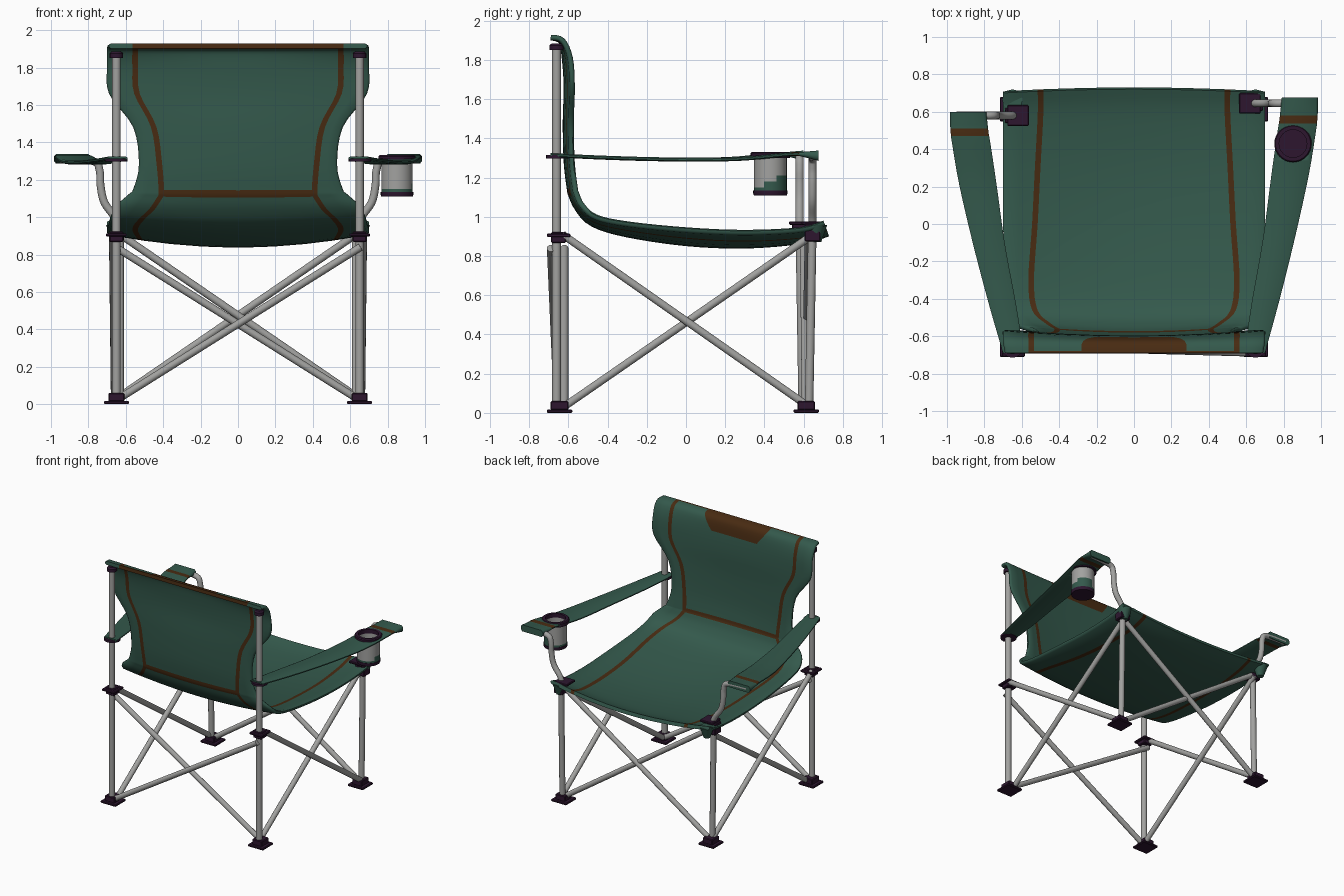
import bpy, bmesh, math
from mathutils import Vector

if "Cube" in bpy.data.objects:
    bpy.data.objects.remove(bpy.data.objects["Cube"])


def material(name, rgb):
    m = bpy.data.materials.new(name)
    m.diffuse_color = (*rgb, 1)
    m.use_nodes = True
    m.node_tree.nodes["Principled BSDF"].inputs["Base Color"].default_value = m.diffuse_color
    return m


GREEN = material("green fabric", (0.034, 0.100, 0.072))
BROWN = material("brown trim", (0.065, 0.024, 0.006))
PLUM = material("dark plum plastic", (0.026, 0.008, 0.028))
GREY = material("grey metal", (0.36, 0.36, 0.35))


def finish(name, bm, mats, angle=40):
    bmesh.ops.recalc_face_normals(bm, faces=bm.faces)
    me = bpy.data.meshes.new(name)
    bm.to_mesh(me)
    bm.free()
    for m in mats:
        me.materials.append(m)
    me.polygons.foreach_set("use_smooth", [True] * len(me.polygons))
    me.set_sharp_from_angle(angle=math.radians(angle))
    ob = bpy.data.objects.new(name, me)
    bpy.context.scene.collection.objects.link(ob)
    return ob


def spline(keys, steps):
    # Catmull-Rom through tuples of any length
    out = []
    for i in range(len(keys) - 1):
        a, b, c, d = (keys[max(0, min(len(keys) - 1, i + k))] for k in (-1, 0, 1, 2))
        for n in range(steps):
            t = n / steps
            out.append(tuple(0.5 * (2 * q + (r - p) * t + (2 * p - 5 * q + 4 * r - s) * t * t
                                    + (3 * q - p - 3 * r + s) * t ** 3)
                             for p, q, r, s in zip(a, b, c, d)))
    out.append(tuple(keys[-1]))
    return out


def tube(name, pts, r=0.022, sides=14):
    pts = [Vector(p) for p in pts]
    bm = bmesh.new()
    rings = []
    for i, p in enumerate(pts):
        t = (pts[min(i + 1, len(pts) - 1)] - pts[max(i - 1, 0)]).normalized()
        u = t.cross(Vector((0, 1, 0))).normalized() if abs(t.y) < 0.9 else t.cross(Vector((0, 0, 1))).normalized()
        v = t.cross(u)
        rings.append([bm.verts.new(p + r * (math.cos(a) * u + math.sin(a) * v))
                      for a in (k * math.tau / sides for k in range(sides))])
    for a, b in zip(rings, rings[1:]):
        for k in range(sides):
            bm.faces.new((a[k], a[(k + 1) % sides], b[(k + 1) % sides], b[k]))
    bm.faces.new(rings[0])
    bm.faces.new(rings[-1])
    return finish(name, bm, [GREY])


def boxes(name, parts, mat):
    # each part: centre, size
    bm = bmesh.new()
    for c, s in parts:
        vs = bmesh.ops.create_cube(bm, size=1)["verts"]
        for v in vs:
            v.co = Vector(c) + Vector((v.co.x * s[0], v.co.y * s[1], v.co.z * s[2]))
    bmesh.ops.bevel(bm, geom=bm.edges[:], offset=0.005, segments=1, affect='EDGES')
    return finish(name, bm, [mat], 30)


def lathe(name, centre, profile, mats, rule=None, sides=32):
    # closed (radius, z) outline turned about a vertical axis
    bm = bmesh.new()
    rings = [[bm.verts.new((centre[0] + r * math.cos(k * math.tau / sides),
                            centre[1] + r * math.sin(k * math.tau / sides), z))
              for k in range(sides)] for r, z in profile]
    for i, a in enumerate(rings):
        b = rings[(i + 1) % len(rings)]
        for k in range(sides):
            f = bm.faces.new((a[k], a[(k + 1) % sides], b[(k + 1) % sides], b[k]))
            if rule:
                f.material_index = rule(f.calc_center_median())
    return finish(name, bm, mats)


def loft(name, rows, rule):
    # rows of (front points, back points); rule(row, column, side) gives the colour
    bm = bmesh.new()
    V = [([bm.verts.new(p) for p in f], [bm.verts.new(p) for p in b]) for f, b in rows]
    n = len(V[0][0])
    for i in range(len(V) - 1):
        for side in (0, 1):
            a, b = V[i][side], V[i + 1][side]
            for j in range(n - 1):
                bm.faces.new((a[j], a[j + 1], b[j + 1], b[j])).material_index = rule(i, j, side)
        for j in (0, n - 1):
            bm.faces.new((V[i][0][j], V[i][1][j], V[i + 1][1][j], V[i + 1][0][j]))
    for i in (0, len(V) - 1):
        for j in range(n - 1):
            f = bm.faces.new((V[i][0][j], V[i][0][j + 1], V[i][1][j + 1], V[i][1][j]))
            f.material_index = rule(i, j, 2)
    return finish(name, bm, [GREEN, BROWN], 60)


# seat and back: one sling, keys are y, z, half width, stripe x, sag
KEYS = [(-0.69, 1.915, .69, .55, .0), (-0.63, 1.90, .70, .55, .01), (-0.59, 1.81, .70, .55, .03),
        (-0.58, 1.66, .69, .54, .03), (-0.585, 1.48, .56, .45, .03), (-0.58, 1.28, .53, .42, .03),
        (-0.565, 1.15, .56, .41, .03), (-0.558, 1.12, .585, .415, .03), (-0.53, 1.06, .65, .46, .03),
        (-0.46, 1.00, .68, .53, .04), (-0.3, .965, .69, .55, .055), (0, .935, .70, .53, .07),
        (0.3, .922, .70, .515, .07), (0.58, .935, .70, .50, .06), (0.705, .97, .70, .50, .06)]
STEPS = 4
path = spline(KEYS, STEPS)
rows = []
for i, (y, z, w, s, sag) in enumerate(path):
    p, q = path[max(i - 1, 0)], path[min(i + 1, len(path) - 1)]
    t = Vector((0, q[0] - p[0], q[1] - p[1])).normalized()
    out = Vector((0, t.z, -t.y))
    patch = 0.2 + 0.08 * max(0, min(1, (z - 1.81) / 0.1))
    half = [w, w - 0.012, (w + s) / 2, s + .015, s - .015, (s + patch) / 2, patch, patch / 2]
    xs = [-h for h in half] + [0] + half[::-1]
    front, back = [], []
    for x in xs:
        c = Vector((x, y, z)) + out * sag * (1 - (x / w) ** 2)
        th = 0.006 if abs(x) == w else 0.014
        front.append(c - out * th)
        back.append(c + out * th)
    rows.append((front, back))


def sling_colour(i, j, side):
    j = min(j, 15 - j)                    # mirrored column
    if j == 3:
        return 1                          # long stripes
    if j > 3 and (i // STEPS == 6 and side < 2 or i == 0):
        return 1                          # lumbar stripe and top hem
    return int(j >= 6 and side == 0 and i < 2 * STEPS)   # head patch


loft("seat_and_back", rows, sling_colour)

# armrests, keys are distance along, outer x, inner x, z
ARM = [(0, .70, .59, 1.315), (.2, .775, .63, 1.302), (.45, .86, .69, 1.293), (.7, .935, .735, 1.295),
       (.88, .975, .77, 1.318), (.9, .978, .775, 1.32), (.93, .982, .78, 1.32), (1, .985, .79, 1.312)]
for side, end, label in ((-1, .60, "left"), (1, .675, "right")):
    rows = []
    for t, xo, xi, z in spline(ARM, 4):
        th = 0.010 + 0.016 * max(0, (t - .93) / .07)
        y = -0.69 + t * (end + 0.69)
        cols = [(xi, .4), (xi + .012, 1), ((xi + xo) / 2, 1), (xo - .012, 1), (xo, .4)]
        rows.append(([(side * x, y, z + th * k) for x, k in cols],
                     [(side * x, y, z - th * k) for x, k in cols]))
    arm = loft(label + "_armrest", rows, lambda i, j, s: int(i // 4 == 5))
    if side > 0:
        # opening for the cup
        bm = bmesh.new()
        bmesh.ops.create_cone(bm, cap_ends=True, segments=32, radius1=.082, radius2=.082, depth=.3)
        bmesh.ops.translate(bm, verts=bm.verts, vec=(.85, .43, 1.31))
        cut = finish("cup_cutter", bm, [])
        cut.hide_render = True
        cut.hide_viewport = True
        mod = arm.modifiers.new("cup_hole", 'BOOLEAN')
        mod.operation, mod.object, mod.solver = 'DIFFERENCE', cut, 'EXACT'

# cup holder: mesh sleeve, rim and base
CUP = (.85, .43)
lathe("cup_sleeve", CUP, [(.078, 1.31), (.078, 1.22), (.078, 1.17), (.078, 1.13), (.084, 1.13), (.084, 1.15),
                          (.084, 1.18), (.084, 1.21), (.084, 1.31)], [GREY, GREEN],
      lambda c: int(c.z < 1.145 or c.z < 1.11 + 0.55 * (c.y - .30) and c.x > .84))
lathe("cup_rim", CUP, [(.074, 1.30), (.1, 1.30), (.1, 1.325), (.094, 1.332), (.074, 1.332)], [PLUM])
lathe("cup_base", CUP, [(.001, 1.11), (.084, 1.11), (.087, 1.118), (.087, 1.135), (.001, 1.135)], [PLUM])

# frame, both sides
for s, label, yf in ((-1, "left", .58), (1, "right", .645)):
    X = .65 * s
    fx = .635 * s
    tube(label + "_back_post", [(X, -.66, .02), (X, -.66, 1.87)], .023)
    tube(label + "_front_leg", [(X, .61 + (yf - .61) * .5, .02), (X, yf, .95)], .022)
    tube(label + "_arm_post", spline([(fx, yf, .93), (.66 * s, yf, 1.0), (.715 * s, yf, 1.08), (.735 * s, yf, 1.17),
                                      (.74 * s, yf, 1.25), (.775 * s, yf, 1.30), (.95 * s, yf, 1.31)], 5), .021)
    # side cross braces
    tube(label + "_side_brace_a", [(.63 * s, -.61, .04), (.63 * s, .62, .89)], .02)
    tube(label + "_side_brace_b", [(.67 * s, -.63, .91), (.66 * s, .60, .05)], .02)
    # back and front cross braces
    yb = -.69 if s > 0 else -.62
    tube(label + "_back_brace", [(.655 * s, yb, .84), (-.62 * s, yb * .5 - .31, .04)], .02)
    tube(label + "_front_brace", [(.62 * s, yf - .02 * s, .90), (-.62 * s, .61, .05)], .02)
    # feet
    for y, where in ((-.645, "back"), (.613, "front")):
        boxes(f"{label}_{where}_foot", [((X, y, .009), (.135, .13, .018)), ((X, y, .037), (.085, .09, .045))], PLUM)
    # joints and caps
    boxes(label + "_back_joint", [((X, -.65, .905), (.11, .12, .018)), ((X, -.65, .895), (.075, .075, .055))], PLUM)
    boxes(label + "_front_joint", [((.62 * s, yf, .968), (.115, .11, .018)), ((.65 * s, yf, .92), (.08, .08, .09))], PLUM)
    lathe(label + "_arm_collar", (X, -.655), [(.015, 1.298), (.06, 1.298), (.06, 1.315), (.015, 1.315)], [PLUM], sides=16)
    lathe(label + "_post_cap", (X, -.66), [(.001, 1.85), (.036, 1.85), (.036, 1.875), (.025, 1.885), (.001, 1.885)],
          [PLUM], sides=16)
    # fabric pocket under the seat corner
    bm = bmesh.new()
    bmesh.ops.create_cone(bm, cap_ends=True, segments=12, radius1=.025, radius2=.055, depth=.085)
    bmesh.ops.translate(bm, verts=bm.verts, vec=(.65 * s, .665, .915))
    finish(label + "_corner_pocket", bm, [GREEN])
